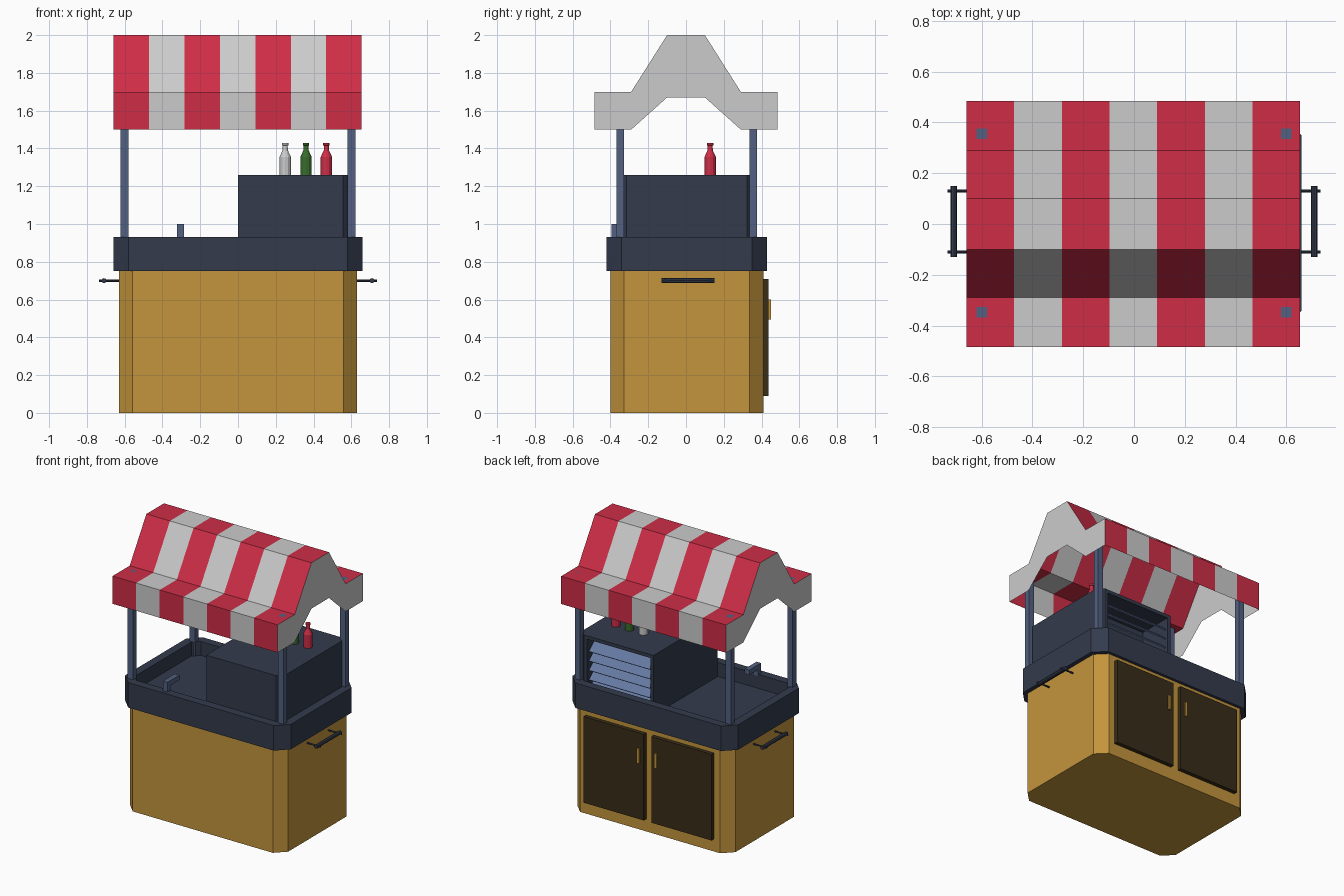
import bpy, bmesh
from math import radians
from mathutils import Matrix, Vector

if "Cube" in bpy.data.objects:
    bpy.data.objects.remove(bpy.data.objects["Cube"])

CY = 0.004  # the base sits very slightly behind the canopy centre


def mat(name, rgb):
    m = bpy.data.materials.new(name)
    m.diffuse_color = (*rgb, 1)
    m.use_nodes = True
    m.node_tree.nodes["Principled BSDF"].inputs["Base Color"].default_value = m.diffuse_color
    return m


WOOD = mat("wood", (0.55, 0.30, 0.045))
NAVY = mat("navy", (0.033, 0.043, 0.072))
STEEL = mat("steel_blue", (0.085, 0.12, 0.22))
SLAT = mat("slat_blue", (0.13, 0.19, 0.36))
DOOR = mat("dark_wood", (0.04, 0.026, 0.009))
RED = mat("red", (0.62, 0.027, 0.062))
GREEN = mat("green", (0.04, 0.15, 0.025))
WHITE = mat("light_grey", (0.75, 0.75, 0.75))


def finish(name, bm, *mats, normals=True):
    if normals:
        bmesh.ops.recalc_face_normals(bm, faces=bm.faces)
    me = bpy.data.meshes.new(name)
    bm.to_mesh(me)
    bm.free()
    for m in mats:
        me.materials.append(m)
    ob = bpy.data.objects.new(name, me)
    bpy.context.collection.objects.link(ob)
    return ob


def box(name, lo, hi, m, tilt=0):
    bm = bmesh.new()
    lo, hi = Vector(lo), Vector(hi)
    bmesh.ops.create_cube(bm, size=1)
    bmesh.ops.scale(bm, vec=hi - lo, verts=bm.verts)
    bmesh.ops.rotate(bm, matrix=Matrix.Rotation(tilt, 3, 'X'), verts=bm.verts)
    bmesh.ops.translate(bm, vec=(lo + hi) / 2, verts=bm.verts)
    return finish(name, bm, m)


def rod(name, a, b, r, m, sides=8):
    a, b = Vector(a), Vector(b)
    d = b - a
    M = Matrix.Translation((a + b) / 2) @ d.to_track_quat('Z', 'Y').to_matrix().to_4x4()
    bm = bmesh.new()
    bmesh.ops.create_cone(bm, cap_ends=True, segments=sides, radius1=r, radius2=r,
                          depth=d.length, matrix=M)
    return finish(name, bm, m)


def octagon(hx, hy, cx, cy):
    """Rectangle outline with cut corners; cx, cy are where the cuts start."""
    q = [(hx, -cy), (hx, cy), (cx, hy), (-cx, hy),
         (-hx, cy), (-hx, -cy), (-cx, -hy), (cx, -hy)]
    return [(x, y + CY) for x, y in q]


def stack(name, rings, m):
    """Bridge successive (outline, z) rings and cap both ends."""
    bm = bmesh.new()
    loops = [[bm.verts.new((x, y, z)) for x, y in pts] for pts, z in rings]
    n = len(loops[0])
    for a, b in zip(loops, loops[1:]):
        for i in range(n):
            j = (i + 1) % n
            bm.faces.new((a[i], a[j], b[j], b[i]))
    bm.faces.new(loops[0][::-1])
    bm.faces.new(loops[-1])
    return finish(name, bm, m)


# Cabinet and counter tray
body = octagon(0.63, 0.405, 0.558, 0.333)
stack("cabinet", [(body, 0), (body, 0.76)], WOOD)
outer = octagon(0.66, 0.426, 0.58, 0.346)
inner = octagon(0.60, 0.366, 0.555, 0.321)
stack("counter_tray", [(outer, 0.75), (outer, 0.93), (inner, 0.93), (inner, 0.83)], NAVY)

# Cooler box with a recessed opening at the back
plan = [(0, -0.365), (0.555, -0.365), (0.60, -0.32), (0.60, 0.32), (0.555, 0.365), (0, 0.365)]
bm = bmesh.new()
base = bm.faces.new([bm.verts.new((x, y + CY, 0.83)) for x, y in plan])
ext = bmesh.ops.extrude_face_region(bm, geom=[base])
top = [v for v in ext["geom"] if isinstance(v, bmesh.types.BMVert)]
bmesh.ops.translate(bm, vec=(0, 0, 0.43), verts=top)
bmesh.ops.recalc_face_normals(bm, faces=bm.faces)
back = max(bm.faces, key=lambda f: f.calc_center_median().y)
bmesh.ops.inset_region(bm, faces=[back], thickness=0.035)
hole = bmesh.ops.extrude_discrete_faces(bm, faces=[back])["faces"][0]
bmesh.ops.translate(bm, vec=(0, -0.25, 0), verts=hole.verts)
finish("cooler_box", bm, NAVY, normals=False)

# Louvre slats in the opening
for i in range(5):
    z = 0.90 + i * 0.068
    box(f"louvre_slat_{i + 1}", (0.035, 0.29, z - 0.004), (0.52, 0.37, z + 0.004),
        SLAT, radians(-42))

# Tap on the front rim
box("tap_post", (-0.322, -0.395, 0.92), (-0.286, -0.36, 0.97), STEEL)
box("tap_spout", (-0.322, -0.395, 0.965), (-0.286, -0.26, 1.0), STEEL)

# Canopy posts
for sx in (-1, 1):
    for sy in (-1, 1):
        x, y = sx * 0.60, sy * 0.352 + CY
        box("canopy_post", (x - 0.021, y - 0.021, 0.83), (x + 0.021, y + 0.021, 1.70), STEEL)

# Side push handles
for s in (-1, 1):
    for y in (-0.11, 0.13):
        rod("handle_bracket", (s * 0.62, y, 0.70), (s * 0.735, y, 0.70), 0.006, NAVY)
    rod("handle_bar", (s * 0.71, -0.13, 0.70), (s * 0.71, 0.15, 0.70), 0.0135, NAVY)

# Back doors and pulls
for s in (-1, 1):
    xs = sorted((s * 0.03, s * 0.51))
    box("back_door", (xs[0], 0.40, 0.09), (xs[1], 0.438, 0.71), DOOR)
    box("door_pull", (s * 0.07 - 0.009, 0.43, 0.495), (s * 0.07 + 0.009, 0.45, 0.60), WOOD)

# Bottles, turned from a profile
profile = [(0, 0), (0.03, 0), (0.03, 0.095), (0.014, 0.13), (0.013, 0.155),
           (0.017, 0.157), (0.017, 0.17), (0, 0.17)]
for x, m in ((0.25, WHITE), (0.36, GREEN), (0.468, RED)):
    bm = bmesh.new()
    vs = [bm.verts.new((r, 0, z)) for r, z in profile]
    es = [bm.edges.new(p) for p in zip(vs, vs[1:])]
    bmesh.ops.spin(bm, geom=vs + es, cent=(0, 0, 0), axis=(0, 0, 1),
                   angle=radians(360), steps=12, use_merge=True)
    bmesh.ops.remove_doubles(bm, verts=bm.verts, dist=1e-4)
    bmesh.ops.translate(bm, vec=(x, 0.128, 1.26), verts=bm.verts)
    finish("bottle", bm, m)

# Striped canopy sheet
roof = [(-0.485, 1.50), (-0.485, 1.70), (-0.29, 1.70), (-0.10, 2.0),
        (0.10, 2.0), (0.29, 1.70), (0.485, 1.70), (0.485, 1.50)]
X0, X1, N = -0.66, 0.655, 7
bm = bmesh.new()
cols = [[bm.verts.new((X0 + (X1 - X0) * i / N, y, z)) for y, z in roof] for i in range(N + 1)]
for i in range(N):
    for k in range(len(roof) - 1):
        f = bm.faces.new((cols[i][k], cols[i + 1][k], cols[i + 1][k + 1], cols[i][k + 1]))
        f.material_index = i % 2
finish("canopy", bm, RED, WHITE, normals=False)

# Canopy end panels
under = [(0.29, 1.50), (0.10, 1.67), (-0.10, 1.67), (-0.29, 1.50)]
for x in (X0, X1):
    bm = bmesh.new()
    f = bm.faces.new([bm.verts.new((x, y, z)) for y, z in roof + under])
    if f.normal.x * x < 0 or (f.normal_update() or f.normal.x * x < 0):
        f.normal_flip()
    finish("canopy_end_panel", bm, WHITE, normals=False)
